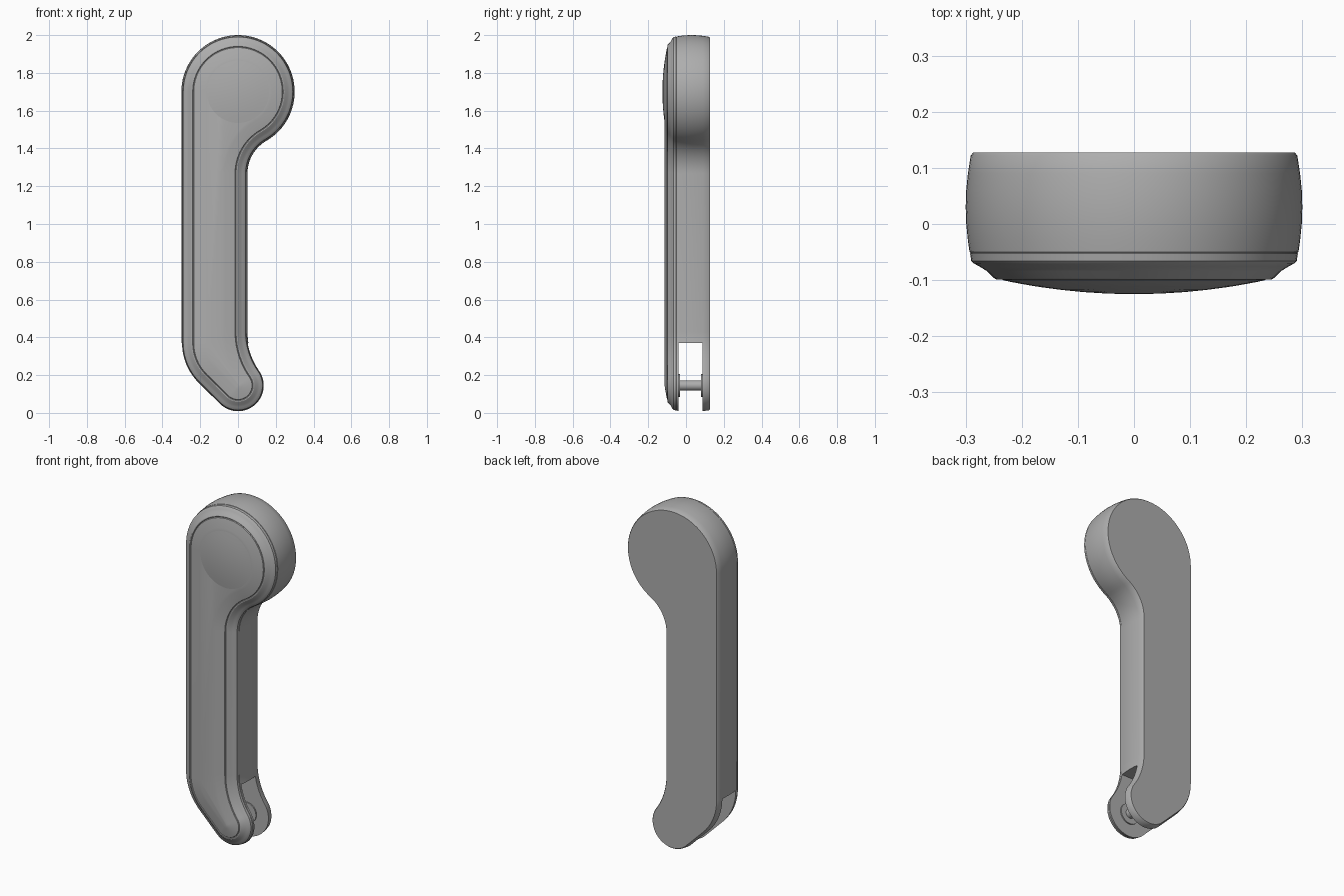
import bpy, bmesh
from math import radians, cos, sin, pi
from mathutils import Vector

if "Cube" in bpy.data.objects:
    bpy.data.objects.remove(bpy.data.objects["Cube"])

grey = bpy.data.materials.new("grey plastic")
grey.use_nodes = True
colour = (0.42, 0.42, 0.42, 1)
grey.diffuse_color = colour
grey.node_tree.nodes["Principled BSDF"].inputs["Base Color"].default_value = colour


def make_object(name, bm):
    bmesh.ops.recalc_face_normals(bm, faces=bm.faces)
    mesh = bpy.data.meshes.new(name)
    bm.to_mesh(mesh)
    bm.free()
    obj = bpy.data.objects.new(name, mesh)
    bpy.context.collection.objects.link(obj)
    mesh.materials.append(grey)
    return obj


def smooth(obj):
    bpy.ops.object.select_all(action='DESELECT')
    obj.select_set(True)
    bpy.context.view_layer.objects.active = obj
    bpy.ops.object.shade_smooth_by_angle(angle=radians(30))


def loft(bm, rings, caps=(True, True)):
    loops = [[bm.verts.new(p) for p in ring] for ring in rings]
    for a, b in zip(loops, loops[1:]):
        for i in range(len(a)):
            j = (i + 1) % len(a)
            bm.faces.new((a[i], a[j], b[j], b[i]))
    if caps[0]:
        bm.faces.new(loops[0])
    if caps[1]:
        bm.faces.new(loops[-1])


# Tangent arcs of the outline: centre x, z, radius, start, end angle, steps
ARCS = [
    (0, 1.7, 0.30, 180, -60, 56),
    (0.25, 1.267, -0.20, 120, 180, 14),
    (0.407, 0.43, -0.357, 180, 215, 10),
    (0, 0.145, 0.14, 35, -135, 32),
    (0, 0.37, 0.30, 225, 180, 14),
]


def outline(inset, y):
    points = []
    for cx, cz, r, start, end, steps in ARCS:
        radius = abs(r - inset)
        for i in range(steps + 1):
            a = radians(start + (end - start) * i / steps)
            points.append(Vector((cx + radius * cos(a), y, cz + radius * sin(a))))
    return points


def crown(r):
    return -0.1 - 0.025 * (1 - (r / 0.235) ** 2)


# Handle body: inset and depth from back edge over the bulging side to the front
section = [(0.013, 0.127), (0.009, 0.122), (0.004, 0.09), (0.001, 0.06),
           (0, 0.03), (0.001, 0), (0.004, -0.03), (0.007, -0.05), (0.009, -0.051),
           (0.008, -0.053), (0.010, -0.066), (0.014, -0.07), (0.025, -0.076),
           (0.038, -0.084), (0.050, -0.096), (0.055, -0.099), (0.060, -0.099),
           (0.063, -0.096), (0.066, -0.1)]
section += [(d, crown(0.3 - d)) for d in (0.08, 0.10, 0.12, 0.135)]
bm = bmesh.new()
loft(bm, [outline(d, y) for d, y in section])
body = make_object("handle_body", bm)

# Slot through the lower end, cut between the two fork plates
bm = bmesh.new()
bmesh.ops.create_cube(bm, size=1)
for v in bm.verts:
    v.co = (v.co.x * 1.2, 0.0235 + v.co.y * 0.127, 0.085 + v.co.z * 0.57)
cutter = make_object("slot_cutter", bm)
cutter.hide_render = True
cut = body.modifiers.new("slot", 'BOOLEAN')
cut.operation = 'DIFFERENCE'
cut.solver = 'EXACT'
cut.object = cutter
bpy.context.view_layer.objects.active = body
bpy.ops.object.modifier_apply(modifier=cut.name)
bpy.data.objects.remove(cutter)
smooth(body)

# Shallow crown on the round head
bm = bmesh.new()
rings = []
for r in (0.165, 0.13, 0.09, 0.05, 0.015):
    rings.append([(r * cos(2 * pi * i / 64), crown(r), 1.7 + r * sin(2 * pi * i / 64))
                  for i in range(64)])
loft(bm, rings, (False, True))
head = make_object("head_crown", bm)
# Open surface: make every face look forward
for poly in head.data.polygons:
    if poly.normal.y > 0:
        poly.flip()
smooth(head)


# Pin and its two collars across the slot
def rod(name, radius, y0, y1):
    bm = bmesh.new()
    rings = [[(radius * cos(2 * pi * i / 32), y, 0.145 + radius * sin(2 * pi * i / 32))
              for i in range(32)] for y in (y0, y1)]
    loft(bm, rings)
    smooth(make_object(name, bm))


rod("hinge_pin", 0.027, -0.045, 0.09)
rod("front_collar", 0.06, -0.045, -0.033)
rod("back_collar", 0.06, 0.08, 0.09)
